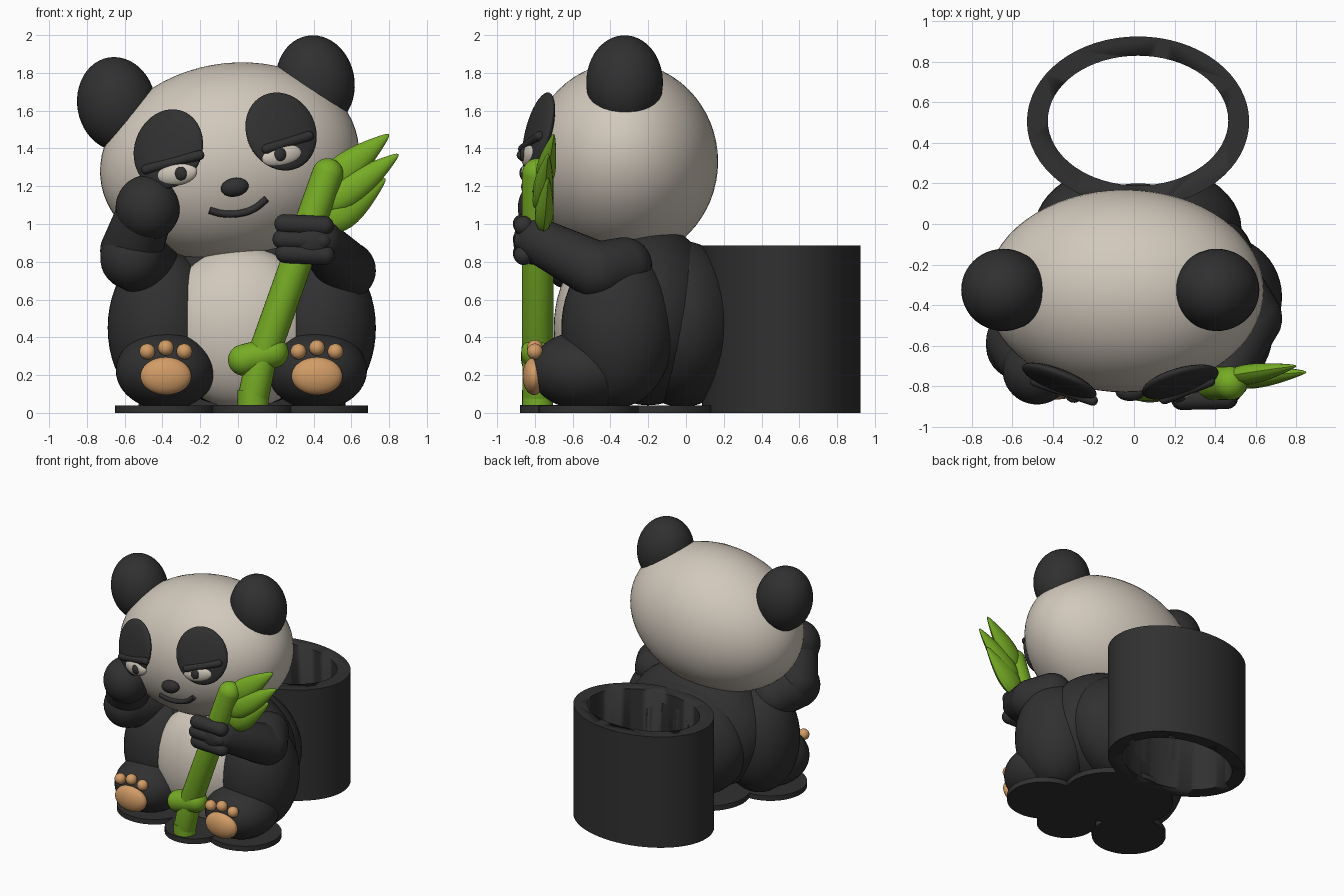
import bpy, bmesh, math
from mathutils import Vector, Matrix

cube = bpy.data.objects.get("Cube")
if cube:
    bpy.data.objects.remove(cube, do_unlink=True)


def material(name, rgb):
    m = bpy.data.materials.new(name)
    m.use_nodes = True
    m.diffuse_color = (*rgb, 1)
    m.node_tree.nodes["Principled BSDF"].inputs["Base Color"].default_value = (*rgb, 1)
    return m


BLACK = material("charcoal black", (0.03, 0.03, 0.03))
CREAM = material("warm cream", (0.64, 0.58, 0.50))
GREEN = material("bamboo green", (0.18, 0.41, 0.018))
TAN = material("paw tan", (0.64, 0.33, 0.13))


def finish(name, bm, mat, angle=40):
    bmesh.ops.recalc_face_normals(bm, faces=bm.faces)
    mesh = bpy.data.meshes.new(name)
    bm.to_mesh(mesh)
    bm.free()
    mesh.materials.append(mat)
    ob = bpy.data.objects.new(name, mesh)
    bpy.context.collection.objects.link(ob)
    bpy.ops.object.select_all(action="DESELECT")
    ob.select_set(True)
    bpy.context.view_layer.objects.active = ob
    bpy.ops.object.shade_smooth_by_angle(angle=math.radians(angle))
    return ob


def ball(name, center, radii, mat, rot=None, seg=48):
    bm = bmesh.new()
    bmesh.ops.create_uvsphere(bm, u_segments=seg, v_segments=seg // 2, radius=1)
    turn = rot.to_4x4() if rot else Matrix()
    bm.transform(Matrix.Translation(center) @ turn @ Matrix.Diagonal((*radii, 1)))
    return finish(name, bm, mat)


def limb(name, a, b, ra, rb, mat):
    """Round-ended tapered tube from a to b."""
    a, b = Vector(a), Vector(b)
    axis = b - a
    bm = bmesh.new()
    bmesh.ops.create_uvsphere(bm, u_segments=32, v_segments=17, radius=1)
    for v in bm.verts:
        v.co = v.co * rb + Vector((0, 0, axis.length)) if v.co.z > 0 else v.co * ra
    bm.transform(Matrix.Translation(a) @ axis.to_track_quat("Z", "Y").to_matrix().to_4x4())
    return finish(name, bm, mat)


def leaf(name, base, tip, width, thick):
    base, tip = Vector(base), Vector(tip)
    axis = tip - base
    bm = bmesh.new()
    bmesh.ops.create_uvsphere(bm, u_segments=10, v_segments=14, radius=1)
    for v in bm.verts:
        s = 0.9 - 0.5 * v.co.z
        v.co = Vector((v.co.x * thick * s, v.co.y * width * s, (v.co.z + 1) / 2 * axis.length))
    z = axis.normalized()
    x = Vector((0, 1, 0))
    x = (x - z * x.dot(z)).normalized()
    rot = Matrix((x, z.cross(x), z)).transposed().to_4x4()
    bm.transform(Matrix.Translation(base) @ rot)
    return finish(name, bm, GREEN)


def disc(name, x, y, rx, ry, height, mat=BLACK, z=0):
    bm = bmesh.new()
    bmesh.ops.create_cone(bm, cap_ends=True, segments=64, radius1=1, radius2=1, depth=1)
    bm.transform(Matrix.Translation((x, y, z + height / 2)) @ Matrix.Diagonal((rx, ry, height, 1)))
    return finish(name, bm, mat)


def cut(ob, cutter):
    mod = ob.modifiers.new("cut", "BOOLEAN")
    mod.operation, mod.solver, mod.object = "DIFFERENCE", "EXACT", cutter
    bpy.context.view_layer.objects.active = ob
    bpy.ops.object.modifier_apply(modifier=mod.name)


# Open oval holder behind, and the back that is hollowed to fit it
holder = disc("holder", 0.02, 0.505, 0.548, 0.42, 0.885)
back = ball("back", (0.02, -0.02, 0.47), (0.51, 0.33, 0.44), BLACK)
bore = disc("holder_bore", 0.02, 0.51, 0.445, 0.32, 1.4, z=-0.2)
bore.hide_render = True
for part in (holder, back):
    cut(part, bore)
bpy.data.objects.remove(bore, do_unlink=True)

# Standing plates
disc("back_plate", 0.02, -0.15, 0.42, 0.35, 0.04)
disc("bamboo_plate", 0.08, -0.665, 0.215, 0.215, 0.042)

# Torso and belly
ball("torso", (0.02, -0.2, 0.52), (0.58, 0.38, 0.48), BLACK)
ball("belly", (0.02, -0.43, 0.45), (0.42, 0.27, 0.43), CREAM)

# Flanks, feet and paw pads
for side, name in ((-1, "right"), (1, "left")):
    ball(name + "_flank", (0.02 + side * 0.42, -0.36, 0.45), (0.29, 0.30, 0.42), BLACK)
    x = 0.018 + side * 0.4
    disc(name + "_foot_plate", x, -0.515, 0.27, 0.265, 0.04)
    ball(name + "_foot", (x, -0.54, 0.225), (0.265, 0.285, 0.208), BLACK)
    ball(name + "_paw_pad", (x, -0.805, 0.195), (0.135, 0.06, 0.10), TAN)
    for i in (-1, 0, 1):
        ball(f"{name}_toe_pad_{i + 2}", (x + i * 0.098, -0.80, 0.345 - 0.02 * abs(i)),
             (0.042, 0.042, 0.042), TAN, seg=24)

# Head, tilted to one side
HEAD = Vector((-0.045, -0.33, 1.33))
RADII = Vector((0.69, 0.50, 0.52))
TILT = Matrix.Rotation(math.radians(-10), 3, "Y")
ball("head", HEAD, RADII, CREAM, TILT, 64)
ball("right_ear", (-0.643, -0.325, 1.635), (0.208, 0.203, 0.25), BLACK, TILT)
ball("left_ear", (0.409, -0.325, 1.75), (0.208, 0.203, 0.25), BLACK, TILT)


def on_face(x, z, lift=0.0):
    """Point on the face above (x, z), and its outward normal."""
    p = TILT.transposed() @ Vector((x - HEAD.x, 0, z - HEAD.z))
    p.y = -RADII.y * math.sqrt(max(0, 1 - (p.x / RADII.x) ** 2 - (p.z / RADII.z) ** 2))
    n = TILT @ Vector([c / r ** 2 for c, r in zip(p, RADII)]).normalized()
    return HEAD + TILT @ p + n * lift, n


def face_ball(name, x, z, radii, mat, lift=0.0, roll=0):
    p, n = on_face(x, z, lift)
    right = (Vector((1, 0, 0)) - n * n.x).normalized()
    rot = Matrix((right, -n, right.cross(-n))).transposed()
    return ball(name, p, radii, mat, rot @ Matrix.Rotation(math.radians(roll), 3, "Y"), 40)


# Eyes: patch, half-shut eye, pupil and heavy lid
for name, patch, roll, eye, pupil, lid in (
        ("right", (-0.365, 1.395), 20, (-0.315, 1.268), (-0.285, 1.272), ((-0.46, 1.29), (-0.195, 1.36))),
        ("left", (0.225, 1.487), -18, (0.222, 1.363), (0.205, 1.366), ((0.14, 1.392), (0.35, 1.455)))):
    face_ball(name + "_eye_patch", *patch, (0.195, 0.045, 0.215), BLACK, 0.01, roll)
    face_ball(name + "_eye", *eye, (0.115, 0.04, 0.062), CREAM, 0.035, -10)
    face_ball(name + "_pupil", *pupil, (0.033, 0.02, 0.036), BLACK, 0.066)
    ends = [on_face(*p, 0.055)[0] for p in lid]
    limb(name + "_eyelid", *ends, 0.026, 0.026, BLACK)

# Nose and smile
face_ball("nose", -0.018, 1.198, (0.074, 0.045, 0.05), BLACK, 0.015, -10)
smile = [on_face(x, z, 0.005)[0] for x, z in
         ((-0.15, 1.075), (-0.085, 1.058), (0, 1.058), (0.08, 1.082), (0.15, 1.135))]
curve = bpy.data.curves.new("smile", "CURVE")
curve.dimensions = "3D"
curve.bevel_depth = 0.019
curve.use_fill_caps = True
spline = curve.splines.new("BEZIER")
spline.bezier_points.add(len(smile) - 1)
for point, co in zip(spline.bezier_points, smile):
    point.co = co
    point.handle_left_type = point.handle_right_type = "AUTO"
curve.materials.append(BLACK)
bpy.context.collection.objects.link(bpy.data.objects.new("smile", curve))

# Right arm raised to the cheek
limb("right_upper_arm", (-0.48, -0.42, 0.78), (-0.56, -0.6, 0.82), 0.17, 0.17, BLACK)
limb("right_forearm", (-0.565, -0.58, 0.86), (-0.50, -0.69, 1.04), 0.165, 0.15, BLACK)
ball("right_hand", (-0.478, -0.72, 1.085), (0.17, 0.17, 0.175), BLACK)

# Left arm reaching to the bamboo
limb("left_upper_arm", (0.50, -0.33, 0.78), (0.575, -0.46, 0.755), 0.15, 0.155, BLACK)
limb("left_forearm", (0.575, -0.47, 0.755), (0.43, -0.78, 0.91), 0.155, 0.12, BLACK)
ball("left_palm", (0.39, -0.80, 0.91), (0.14, 0.115, 0.125), BLACK)
for i, (x, z) in enumerate(((0.245, 1.0), (0.235, 0.92), (0.25, 0.845))):
    limb(f"left_finger_{i + 1}", (x, -0.865, z), (x + 0.21, -0.86, z - 0.01), 0.052, 0.052, BLACK)

# Bamboo stalk, joint and leaves
limb("bamboo_foot", (0.085, -0.785, 0.10), (0.13, -0.785, 0.32), 0.082, 0.082, GREEN)
disc("bamboo_end", 0.08, -0.785, 0.082, 0.082, 0.09, GREEN, 0.03)
limb("bamboo_stalk", (0.14, -0.785, 0.32), (0.475, -0.785, 1.265), 0.085, 0.083, GREEN)
limb("bamboo_joint", (0.03, -0.79, 0.28), (0.185, -0.79, 0.32), 0.083, 0.083, GREEN)
leaf("leaf_top", (0.46, -0.76, 1.20), (0.80, -0.70, 1.475), 0.085, 0.05)
leaf("leaf_middle", (0.46, -0.77, 1.08), (0.85, -0.73, 1.37), 0.085, 0.055)
leaf("leaf_bottom", (0.45, -0.76, 0.99), (0.78, -0.73, 1.24), 0.095, 0.05)
